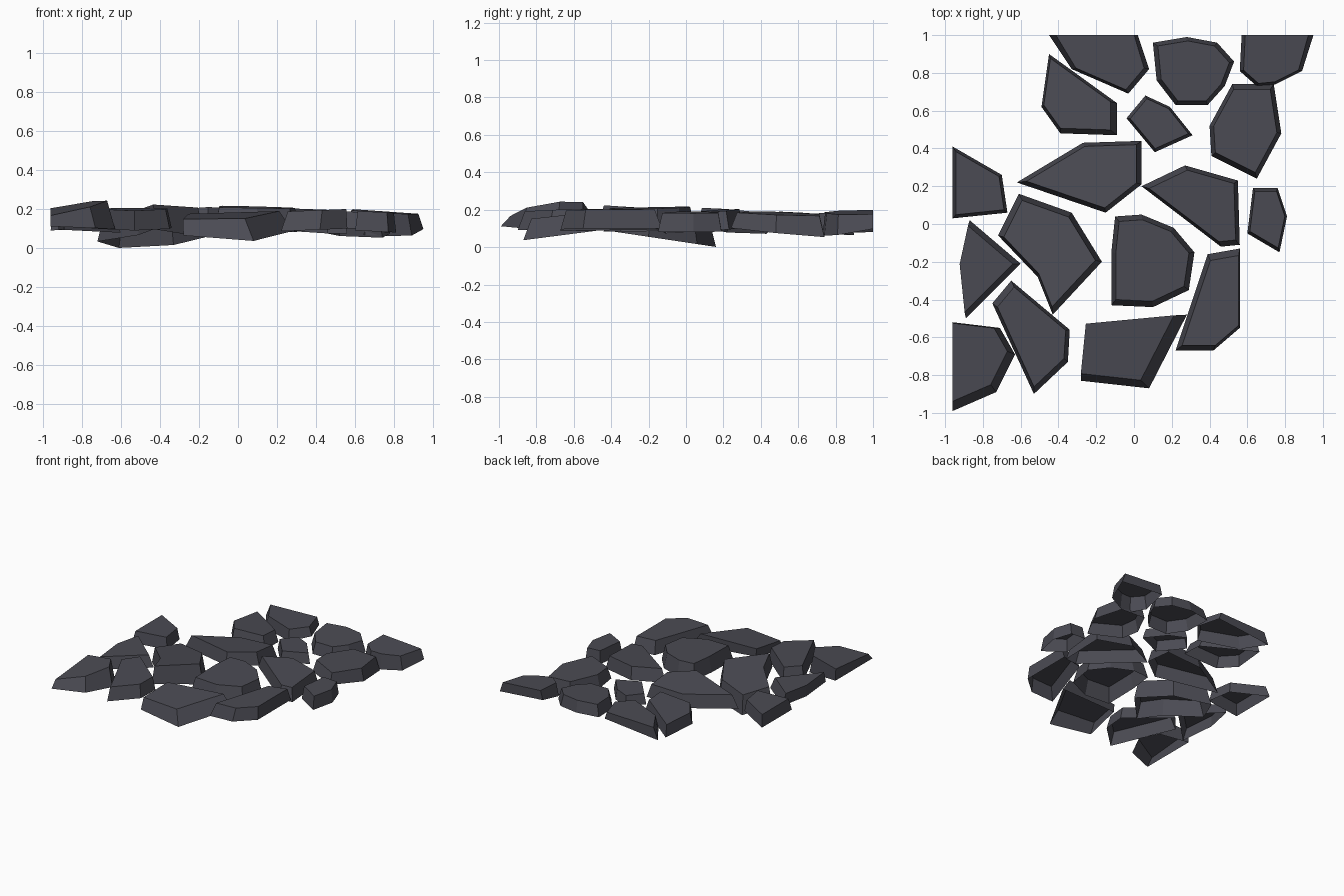
import bpy
import bmesh
from mathutils import Vector

if "Cube" in bpy.data.objects:
    bpy.data.objects.remove(bpy.data.objects["Cube"])

slate = bpy.data.materials.new("dark slate")
slate.use_nodes = True
COLOUR = (0.07, 0.07, 0.087, 1)
slate.diffuse_color = COLOUR
slate.node_tree.nodes["Principled BSDF"].inputs["Base Color"].default_value = COLOUR

LEFT_CUT, BACK_CUT = -0.96, 1.0  # straight edges of the paving patch


def stone(name, outline, height=0.19, tilt=(0, 0), depth=0.1, base_tilt=None, lean=(0, 0)):
    """Hollow slab: flat top and a flared skirt, open below. Outline in hundredths."""
    points = [Vector(p) / 100 for p in outline]
    centre = sum(points, Vector((0, 0))) / len(points)
    bm = bmesh.new()
    rings = []
    for scale, level, slope, shift in ((0.88, height, tilt, lean),
                                       (1, height - depth, base_tilt or tilt, (0, 0))):
        ring = []
        for p in points:
            q = centre + (p - centre) * scale + Vector(shift)
            # vertices on the straight cuts stay on them
            if p.x <= LEFT_CUT:
                q.x = LEFT_CUT
            if p.y >= BACK_CUT:
                q.y = BACK_CUT
            ring.append(bm.verts.new((q.x, q.y, level + Vector(slope).dot(q - centre))))
        rings.append(ring)
    upper, lower = rings
    top = bm.faces.new(upper)
    for i in range(len(points)):
        j = (i + 1) % len(points)
        bm.faces.new((upper[j], upper[i], lower[i], lower[j]))
    bm.normal_update()
    if top.normal.z < 0:
        bmesh.ops.reverse_faces(bm, faces=bm.faces)
    mesh = bpy.data.meshes.new(name)
    bm.to_mesh(mesh)
    bm.free()
    mesh.materials.append(slate)
    obj = bpy.data.objects.new(name, mesh)
    bpy.context.collection.objects.link(obj)


# Back row
stone("back_left_stone", [(-45, 100), (-33, 82), (-3, 69), (8, 82), (2, 100)],
      height=0.18, tilt=(0.03, 0), depth=0.08, base_tilt=(0.1, 0.08))
stone("back_middle_stone", [(10, 96), (28, 99), (44, 96), (53, 86), (48, 73),
                            (39, 63), (22, 63), (12, 76)], height=0.185, tilt=(0, 0.04), depth=0.09)
stone("back_right_stone", [(57, 100), (56, 81), (65, 73), (75, 74), (89, 81), (95, 100)],
      height=0.185, tilt=(-0.07, 0.03), base_tilt=(-0.08, 0.2))

# Second row
stone("second_left_stone", [(-45, 90), (-9, 64), (-9, 47), (-39, 48), (-49, 62)],
      height=0.175, tilt=(0.05, -0.05), depth=0.09, lean=(-0.01, 0.01))
stone("second_small_stone", [(6, 68), (19, 62), (31, 47), (11, 38), (-4, 56)],
      height=0.17, depth=0.08)
stone("second_right_stone", [(52, 74), (74, 74), (78, 48), (65, 24), (41, 36), (40, 52)],
      height=0.18, tilt=(-0.05, -0.03), base_tilt=(-0.04, -0.09))

# Third row
stone("third_edge_stone", [(-96, 41), (-70, 26), (-67, 6), (-96, 3)],
      height=0.185, tilt=(0.03, 0), depth=0.09)
stone("third_long_stone", [(-27, 43), (4, 44), (4, 21), (-15, 6), (-62, 22)],
      height=0.19, tilt=(0.04, -0.1))
stone("third_right_stone", [(4, 20), (27, 31), (55, 23), (56, -11), (46, -12)],
      height=0.19, tilt=(-0.02, 0.06))
stone("third_small_stone", [(63, 19), (76, 19), (81, 4), (77, -15), (60, -5)],
      height=0.185, tilt=(-0.05, 0))

# Middle row
stone("middle_left_stone", [(-61, 16), (-33, 6), (-17, -20), (-43, -48), (-51, -28), (-72, -6)],
      height=0.185, tilt=(0.06, -0.12), depth=0.14, base_tilt=(0, -0.15))
stone("middle_stone", [(-10, 4), (4, 5), (21, -2), (32, -15), (29, -35), (10, -44),
                       (-12, -43), (-12, -15)], height=0.21, tilt=(-0.02, 0.02), depth=0.12)
stone("middle_edge_stone", [(-87, 2), (-60, -21), (-89, -50), (-92, -21)],
      height=0.18, tilt=(-0.05, 0), depth=0.09, lean=(-0.015, 0))

# Front row
stone("front_left_stone", [(-65, -30), (-34, -56), (-35, -73), (-53, -90), (-75, -42)],
      height=0.2, tilt=(0.02, 0.03))
stone("front_edge_stone", [(-96, -52), (-71, -55), (-63, -69), (-73, -89), (-96, -99)],
      height=0.215, tilt=(0.18, 0.09), depth=0.11, base_tilt=(-0.04, 0), lean=(-0.02, 0.02))
stone("front_middle_stone", [(-25, -53), (28, -48), (8, -87), (-28, -83)],
      height=0.165, tilt=(0.02, 0.1), depth=0.09, base_tilt=(-0.06, 0.16), lean=(-0.03, 0.02))
stone("front_right_stone", [(39, -16), (56, -13), (56, -55), (42, -67), (22, -67)],
      height=0.195, tilt=(0.04, 0), lean=(0.01, 0))
